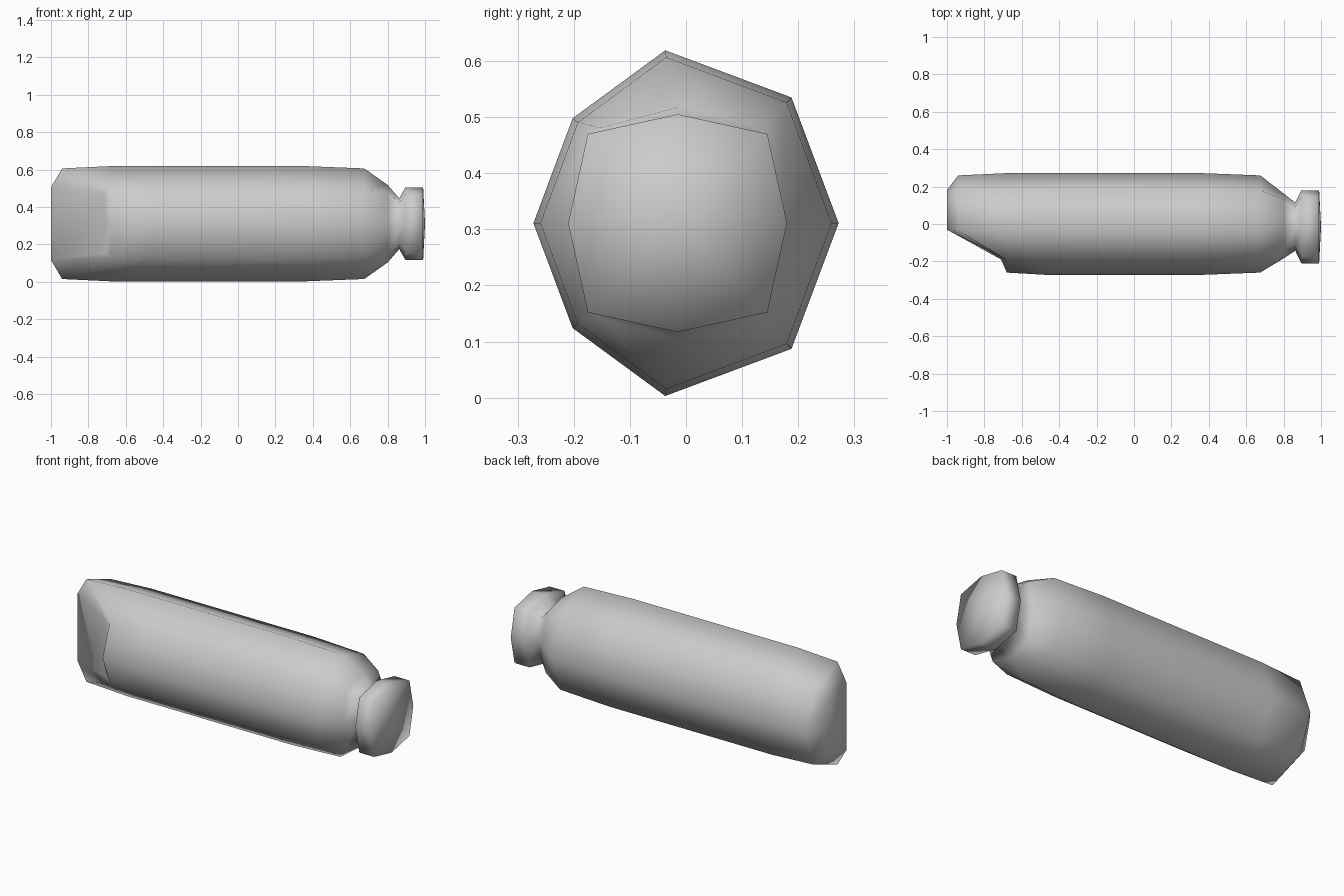
import bpy, bmesh

if "Cube" in bpy.data.objects:
    bpy.data.objects.remove(bpy.data.objects["Cube"])

# Octagonal cross-sections as (y, z offset), clockwise from the top point
BODY = [(-.037, .308), (.188, .224), (.272, 0), (.188, -.224),
        (-.037, -.308), (-.202, -.187), (-.272, 0), (-.202, .187)]
HEAD = [(-.015, .194), (.145, .159), (.18, 0), (.145, -.159),
        (-.015, -.194), (-.175, -.159), (-.21, 0), (-.175, .159)]
FRONT = (5, 6, 7)   # points pushed back by the slanted cut
ZC = .311


def ring(bm, section, x, sy=1, sz=1, dy=0, front_x=None):
    verts = []
    for i, (y, z) in enumerate(section):
        px = front_x if front_x is not None and i in FRONT else x
        verts.append(bm.verts.new((px, y * sy + dy, z * sz + ZC)))
    return verts


bm = bmesh.new()

# Slanted tail rim
TAIL = [(-.03, .195), (.145, .15), (.182, 0), (.145, -.15),
        (-.03, -.195), (-.175, -.155), (-.19, 0), (-.175, .155)]
rings = [ring(bm, TAIL, -1, front_x=-.71)]

# Long body
rings += [ring(bm, BODY, -.94, .955, .96, front_x=-.68),
          ring(bm, BODY, -.68, front_x=-.47),
          ring(bm, BODY, .36),
          ring(bm, BODY, .675, .955, .96)]

# Shoulder, neck groove and end knob
rings += [ring(bm, HEAD, .80, .89, 1.07, .003),
          ring(bm, HEAD, .862, .66, .70, -.004),
          ring(bm, HEAD, .895),
          ring(bm, HEAD, .99)]

for a, b in zip(rings, rings[1:]):
    for i in range(8):
        j = (i + 1) % 8
        bm.faces.new((a[i], a[j], b[j], b[i]))

# Tail cap: upright part and slanted part
t = rings[0]
bm.faces.new(t[:5])
bm.faces.new((t[0], t[4], t[5], t[6], t[7]))

# Slightly domed knob end
tip = bm.verts.new((1, -.015, ZC))
k = rings[-1]
for i in range(8):
    bm.faces.new((k[i], k[(i + 1) % 8], tip))

bmesh.ops.recalc_face_normals(bm, faces=bm.faces)
for f in bm.faces:
    f.smooth = True
mesh = bpy.data.meshes.new("capsule_body")
bm.to_mesh(mesh)
bm.free()
bpy.context.collection.objects.link(bpy.data.objects.new("capsule_body", mesh))
